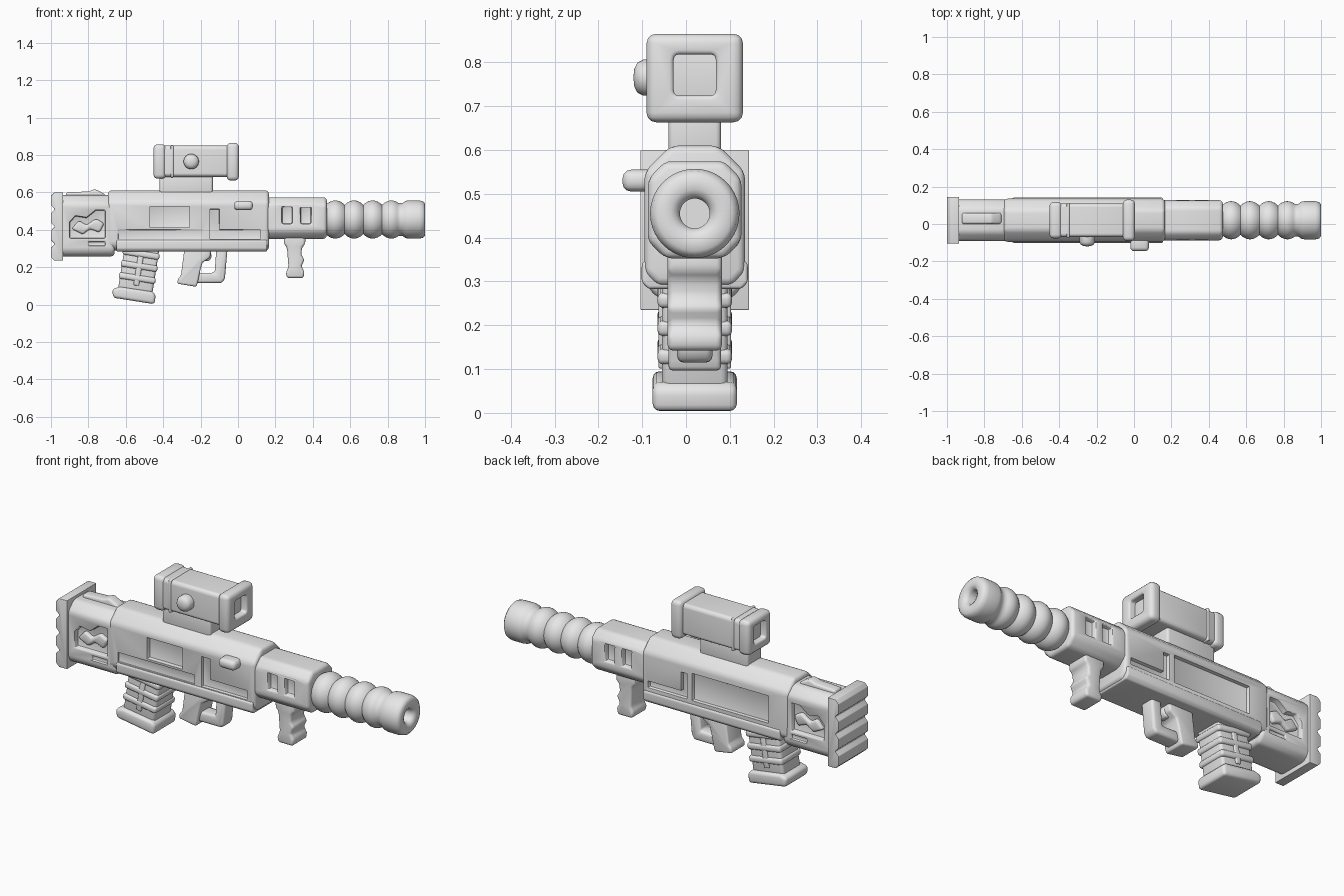
import bpy, bmesh, math
from mathutils import Matrix

cube = bpy.data.objects.get("Cube")
if cube:
    bpy.data.objects.remove(cube, do_unlink=True)

C = 0.02  # middle plane of the body in y

grey = bpy.data.materials.new("plain_grey")
grey.use_nodes = True
grey.diffuse_color = (0.8, 0.8, 0.8, 1)
grey.node_tree.nodes["Principled BSDF"].inputs["Base Color"].default_value = (0.8, 0.8, 0.8, 1)


def bake(ob):
    """Turn the modifier result into the object's own mesh."""
    bpy.context.view_layer.update()
    deps = bpy.context.evaluated_depsgraph_get()
    mesh = bpy.data.meshes.new_from_object(ob.evaluated_get(deps))
    ob.modifiers.clear()
    ob.data = mesh


def soften(ob, width, segments=3, angle=30):
    mod = ob.modifiers.new("soft_edges", "BEVEL")
    mod.width, mod.segments = width, segments
    mod.limit_method, mod.angle_limit = "ANGLE", math.radians(angle)
    bake(ob)


def finish(name, bm):
    bmesh.ops.recalc_face_normals(bm, faces=bm.faces)
    mesh = bpy.data.meshes.new(name)
    bm.to_mesh(mesh)
    bm.free()
    mesh.materials.append(grey)
    ob = bpy.data.objects.new(name, mesh)
    bpy.context.collection.objects.link(ob)
    return ob


def prism(name, pts, lo, hi, axis="Y", bevel=0.015):
    """Extrude an outline: (x, z) points along Y, or (y, z) points along X."""
    bm = bmesh.new()
    place = (lambda p, t: (p[0], t, p[1])) if axis == "Y" else (lambda p, t: (t, p[0], p[1]))
    face = bm.faces.new([bm.verts.new(place(p, lo)) for p in pts])
    moved = bmesh.ops.extrude_face_region(bm, geom=[face])["geom"]
    shift = (0, hi - lo, 0) if axis == "Y" else (hi - lo, 0, 0)
    bmesh.ops.translate(bm, vec=shift, verts=[v for v in moved if isinstance(v, bmesh.types.BMVert)])
    ob = finish(name, bm)
    if bevel:
        soften(ob, bevel)
    return ob


def slab(name, pts, half, bevel=0.015):
    return prism(name, pts, C - half, C + half, bevel=bevel)


def rect(a0, a1, z0, z1):
    return [(a0, z0), (a1, z0), (a1, z1), (a0, z1)]


def octagon(half, z0, z1, top, low):
    right = [(half - low, z0), (half, z0 + low), (half, z1 - top), (half - top, z1)]
    return [(C + y, z) for y, z in right] + [(C - y, z) for y, z in reversed(right)]


def tilted_box(name, centre, size, angle, bevel):
    bm = bmesh.new()
    bmesh.ops.create_cube(bm, size=1)
    bm.transform(Matrix.Translation(centre) @ Matrix.Rotation(angle, 4, "Y")
                 @ Matrix.Diagonal((*size, 1)))
    ob = finish(name, bm)
    soften(ob, bevel)
    return ob


def subtract(ob, cutter):
    cutter.hide_render = True
    mod = ob.modifiers.new("cut", "BOOLEAN")
    mod.operation, mod.solver, mod.object = "DIFFERENCE", "EXACT", cutter
    bake(ob)
    bpy.data.objects.remove(cutter, do_unlink=True)


def recess(ob, pts, floor, sides=(-1, 1)):
    """Sink an (x, z) outline into the chosen sides, down to a half width."""
    for s in sides:
        lo, hi = sorted((C + s * floor, C + s * 0.3))
        subtract(ob, prism("cutter", pts, lo, hi, bevel=0))


def lathe(name, profile, matrix, steps=40):
    """Spin (length, radius) points round the X axis, then place the result."""
    bm = bmesh.new()
    verts = [bm.verts.new((x, 0, r)) for x, r in profile]
    edges = [bm.edges.new(pair) for pair in zip(verts, verts[1:])]
    bmesh.ops.spin(bm, geom=verts + edges, cent=(0, 0, 0), axis=(1, 0, 0),
                   angle=math.tau, steps=steps)
    bmesh.ops.remove_doubles(bm, verts=bm.verts, dist=0.0005)
    bm.transform(matrix)
    return finish(name, bm)


# Receiver with sunken panels and a lower rail
receiver = prism("receiver", octagon(0.115, 0.29, 0.61, 0.06, 0.03), -0.695, 0.165, "X", 0.018)
recess(receiver, rect(-0.47, -0.26, 0.412, 0.525), 0.09, [-1])
recess(receiver, rect(-0.64, -0.19, 0.35, 0.4), 0.107, [-1])
recess(receiver, [(-0.15, 0.35), (0.12, 0.35), (0.12, 0.4), (-0.1, 0.4), (-0.1, 0.51), (-0.15, 0.51)],
       0.095, [-1])
recess(receiver, rect(-0.58, -0.13, 0.365, 0.51), 0.095, [1])
recess(receiver, [(-0.1, 0.365), (0.13, 0.365), (0.13, 0.4), (-0.065, 0.4), (-0.065, 0.5), (-0.1, 0.5)],
       0.095, [1])
soften(receiver, 0.007, 2, 50)
prism("lower_rail", octagon(0.121, 0.283, 0.35, 0.01, 0.015), -0.65, 0.155, "X", 0.014)
prism("charging_knob", rect(-0.02, 0.08, 0.505, 0.555), -0.145, -0.06, bevel=0.02)

# Stock, its rough side openings and the ribbed butt plate
stock = prism("stock", octagon(0.11, 0.258, 0.585, 0.045, 0.03), -0.96, -0.66, "X", 0.018)
recess(stock, [(-0.9, 0.355), (-0.9, 0.44), (-0.87, 0.475), (-0.81, 0.465), (-0.76, 0.505),
               (-0.71, 0.505), (-0.71, 0.355)], 0.08)
recess(stock, rect(-0.8, -0.71, 0.315, 0.337), 0.098)
soften(stock, 0.007, 2, 50)
slab("stock_insert", [(-0.89, 0.405), (-0.85, 0.45), (-0.81, 0.425), (-0.76, 0.46), (-0.715, 0.435),
                      (-0.74, 0.385), (-0.79, 0.405), (-0.83, 0.375)], 0.1, 0.012)
prism("stock_top_rib", [(-0.92, 0.56), (-0.92, 0.6), (-0.8, 0.605), (-0.765, 0.618),
                        (-0.71, 0.59), (-0.7, 0.56)], 0.0, 0.06, bevel=0.012)
butt = [(-0.935, 0.6), (-0.935, 0.235)]
for i in range(4):
    z = 0.235 + i * 0.0925
    butt += [(-0.982, z), (-1, z + 0.018), (-1, z + 0.068), (-0.982, z + 0.0875)]
slab("butt_plate", butt, 0.124, 0.012)

# Handguard with two windows on each side
guard = prism("handguard", octagon(0.107, 0.352, 0.574, 0.04, 0.04), 0.13, 0.475, "X", 0.018)
for x in (0.235, 0.335):
    recess(guard, rect(x, x + 0.055, 0.432, 0.524), 0.078)
soften(guard, 0.008, 2, 50)

# Barrel with rounded rings and a hollow muzzle
rings = [(0.45 + i * 0.01, 0.078 + 0.024 * abs(math.sin(math.pi * (i - 2) / 10)) ** 0.8)
         for i in range(42)]
muzzle = [(0.88, 0.088), (0.895, 0.099), (0.91, 0.102), (0.97, 0.102), (0.99, 0.097), (1, 0.085),
          (1, 0.055), (0.993, 0.042), (0.98, 0.034), (0.92, 0.034), (0.92, 0)]
lathe("barrel", [(0.45, 0)] + rings + muzzle, Matrix.Translation((0, C, 0.455)))

# Scope: mount, tube, two hollow end frames and a side dial
slab("scope_mount", rect(-0.42, -0.135, 0.58, 0.7), 0.06, 0.012)
prism("scope_body", octagon(0.09, 0.683, 0.85, 0.012, 0.012), -0.42, -0.03, "X", 0.015)
for name, x0, x1, half, z0, z1, cut in (
        ("scope_front_frame", -0.06, 0.005, 0.11, 0.663, 0.865, (-0.045, 0.1)),
        ("scope_rear_frame", -0.452, -0.385, 0.097, 0.673, 0.857, (-0.6, -0.405))):
    frame = prism(name, rect(C - half, C + half, z0, z1), x0, x1, "X", 0.022)
    subtract(frame, prism("cutter", rect(C - 0.048, C + 0.048, 0.724, 0.818), *cut, "X", 0.012))
    soften(frame, 0.01, 3, 50)
slab("scope_band", octagon(0.04, 0.68, 0.853, 0.01, 0.01)
     and rect(-0.36, -0.345, 0.68, 0.853), 0.093, 0.005)
lathe("scope_dial", [(0, 0), (0, 0.041), (0.03, 0.041), (0.043, 0.034), (0.05, 0.02), (0.052, 0)],
      Matrix.Translation((-0.25, -0.068, 0.765)) @ Matrix.Rotation(-math.pi / 2, 4, "Z"), 24)

# Slanted magazine with grip bands and a wide foot
lean = math.radians(9)


def along(d):
    return (-0.515 - math.sin(lean) * d, C, 0.29 - math.cos(lean) * d)


tilted_box("magazine", along(0.1), (0.185, 0.15, 0.28), lean, 0.015)
for i, d in enumerate((0.02, 0.085, 0.15)):
    tilted_box(f"magazine_band_{i + 1}", along(d), (0.198, 0.17, 0.034), lean, 0.012)
slab("magazine_foot", [(-0.672, 0.085), (-0.668, 0.037), (-0.446, 0.002), (-0.44, 0.055),
                       (-0.46, 0.07), (-0.63, 0.095)], 0.096, 0.016)
for s in (-1, 1):
    tilted_box("magazine_side_rib", (along(0.11)[0], C + s * 0.073, along(0.11)[2]),
               (0.03, 0.02, 0.16), lean, 0.006)

# Pistol grip, trigger guard and trigger
slab("pistol_grip", [(-0.285, 0.31), (-0.14, 0.31), (-0.15, 0.25), (-0.19, 0.225), (-0.2, 0.19),
                     (-0.215, 0.12), (-0.222, 0.095), (-0.325, 0.112), (-0.32, 0.14),
                     (-0.305, 0.155)], 0.06, 0.016)
slab("trigger_guard", [(-0.24, 0.115), (-0.085, 0.115), (-0.07, 0.14), (-0.055, 0.31),
                       (-0.115, 0.31), (-0.125, 0.17), (-0.24, 0.17)], 0.04, 0.014)
slab("trigger", [(-0.2, 0.3), (-0.15, 0.3), (-0.14, 0.255), (-0.155, 0.232), (-0.185, 0.235)],
     0.025, 0.01)

# Front hand grip
slab("front_grip", [(0.245, 0.37), (0.36, 0.37), (0.36, 0.325), (0.342, 0.305), (0.338, 0.265),
                    (0.356, 0.24), (0.338, 0.205), (0.356, 0.175), (0.35, 0.142), (0.262, 0.142),
                    (0.255, 0.17), (0.27, 0.2), (0.262, 0.305), (0.245, 0.325)], 0.062, 0.016)

# Smooth shading that keeps the firm edges
for ob in bpy.context.collection.objects:
    ob.select_set(ob.type == "MESH" and grey.name in ob.data.materials)
    if ob.select_get():
        bpy.context.view_layer.objects.active = ob
bpy.ops.object.shade_smooth_by_angle(angle=math.radians(40))
